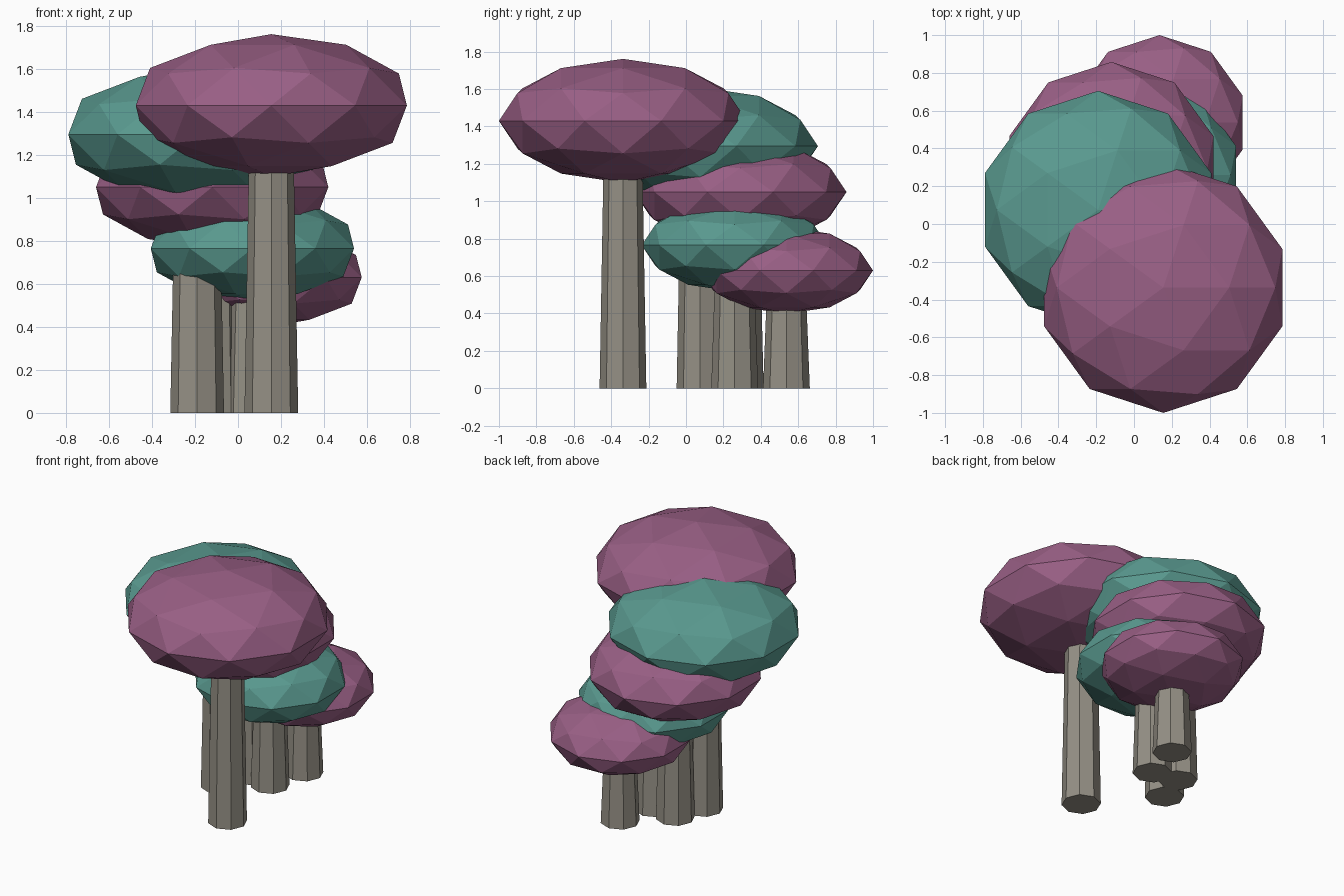
import bpy

if "Cube" in bpy.data.objects:
    bpy.data.objects.remove(bpy.data.objects["Cube"])


def material(name, rgb):
    m = bpy.data.materials.new(name)
    m.diffuse_color = (*rgb, 1.0)
    m.use_nodes = True
    m.node_tree.nodes["Principled BSDF"].inputs["Base Color"].default_value = m.diffuse_color
    return m


purple = material("dusty purple", (0.32, 0.115, 0.235))
teal = material("muted teal", (0.10, 0.32, 0.275))
bark = material("grey bark", (0.30, 0.28, 0.235))


def finish(name, mat):
    ob = bpy.context.object
    ob.name = name
    ob.data.materials.append(mat)
    bpy.ops.object.shade_flat()
    return ob


def tree(i, x, y, z, r, mat):
    # tapered eight-sided trunk reaching the middle of the crown
    bpy.ops.mesh.primitive_cone_add(vertices=8, radius1=0.125, radius2=0.10,
                                    depth=z, location=(x, y, z / 2))
    finish(f"trunk_{i}", bark)
    # flattened faceted crown
    bpy.ops.mesh.primitive_ico_sphere_add(subdivisions=2, radius=r,
                                          location=(x, y, z))
    finish(f"crown_{i}", mat).scale = (1, 1, 0.5)


# x, y, crown centre height, crown radius, colour
trees = [
    (0.155, -0.337, 1.43, 0.663, purple),
    (-0.19, 0.075, 1.295, 0.63, teal),
    (-0.12, 0.29, 1.05, 0.568, purple),
    (0.067, 0.26, 0.765, 0.497, teal),
    (0.135, 0.537, 0.63, 0.463, purple),
]
for i, t in enumerate(trees, 1):
    tree(i, *t)
